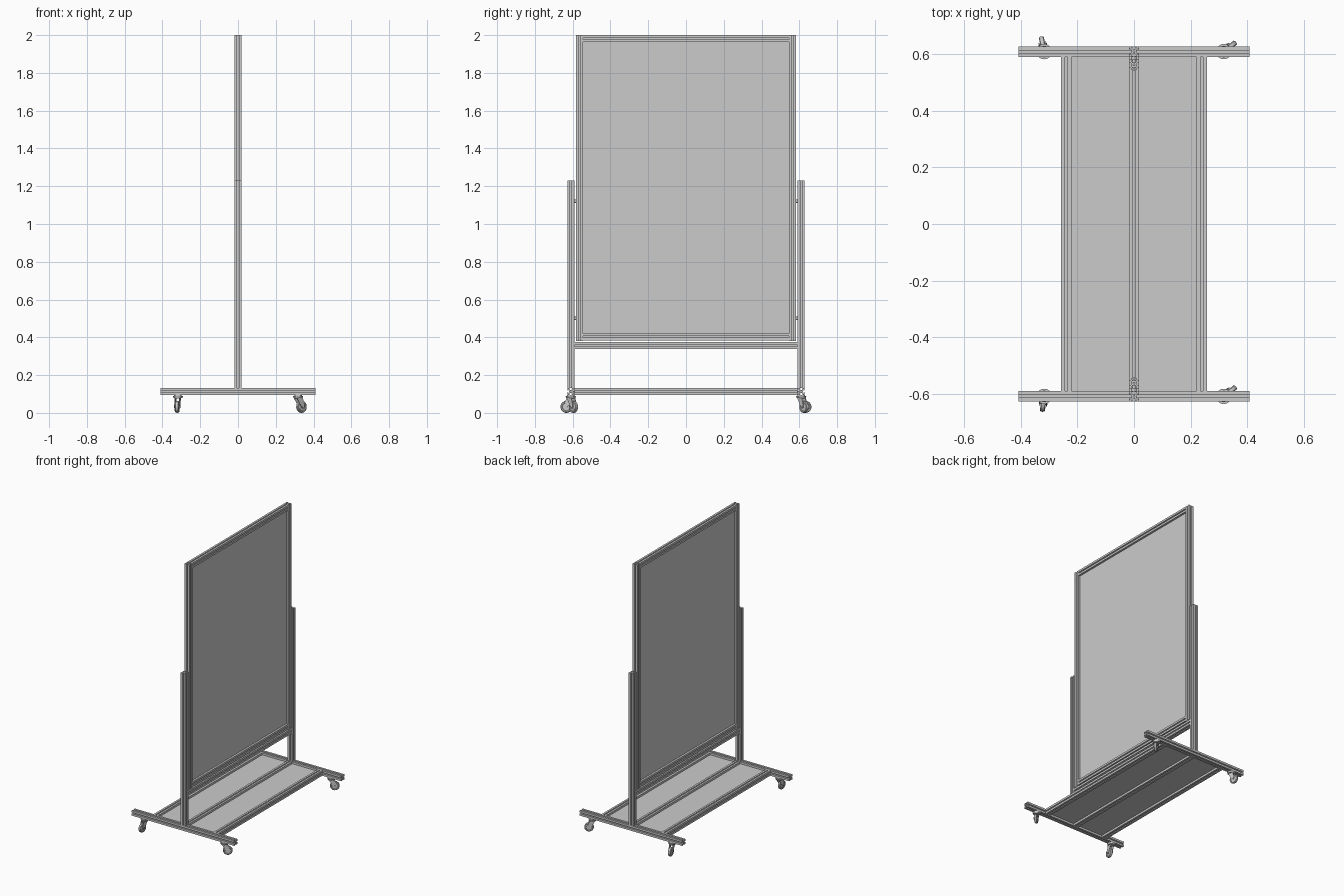
import bpy, bmesh, math
from mathutils import Matrix, Vector

if "Cube" in bpy.data.objects:
    bpy.data.objects.remove(bpy.data.objects["Cube"])

W = 0.037           # extrusion width
H = W / 2


def add_object(name, bm, smooth=False):
    bmesh.ops.recalc_face_normals(bm, faces=bm.faces[:])
    me = bpy.data.meshes.new(name)
    bm.to_mesh(me)
    bm.free()
    ob = bpy.data.objects.new(name, me)
    bpy.context.scene.collection.objects.link(ob)
    if smooth:
        bpy.ops.object.select_all(action='DESELECT')
        ob.select_set(True)
        bpy.context.view_layer.objects.active = ob
        bpy.ops.object.shade_smooth_by_angle(angle=math.radians(35))
    return ob


def slot_profile():
    # One quarter of the slotted outline, repeated around the centre
    half = [(H, -H), (H, -.004), (H - .003, -.004), (H - .003, -.009),
            (H - .005, -.009), (H - .010, -.004)]
    side = half + [(x, -y) for x, y in reversed(half[1:])]
    return [Matrix.Rotation(i * math.pi / 2, 3, 'Z') @ Vector((x, y, 0))
            for i in range(4) for x, y in side]


def rail(name, axis, centre, length):
    # Slotted square extrusion with a round centre bore
    bm = bmesh.new()
    bore = [Vector((.003 * math.cos(i * math.pi / 6), .003 * math.sin(i * math.pi / 6), 0))
            for i in range(12)]
    for loop in (slot_profile(), bore):
        vs = [bm.verts.new(p) for p in loop]
        for i, v in enumerate(vs):
            bm.edges.new((v, vs[(i + 1) % len(vs)]))
    bmesh.ops.triangle_fill(bm, edges=bm.edges[:], use_beauty=True, normal=(0, 0, 1))
    r = bmesh.ops.extrude_face_region(bm, geom=bm.faces[:], use_keep_orig=True)
    top = [g for g in r['geom'] if isinstance(g, bmesh.types.BMVert)]
    bmesh.ops.translate(bm, verts=top, vec=(0, 0, length))
    bmesh.ops.translate(bm, verts=bm.verts[:], vec=(0, 0, -length / 2))
    rot = {'X': Matrix.Rotation(math.pi / 2, 4, 'Y'),
           'Y': Matrix.Rotation(math.pi / 2, 4, 'X'),
           'Z': Matrix.Identity(4)}[axis]
    bm.transform(Matrix.Translation(centre) @ rot)
    return add_object(name, bm)


def box(bm, centre, size):
    bmesh.ops.create_cube(bm, size=1, matrix=Matrix.Translation(centre) @ Matrix.Diagonal((*size, 1)))


def cyl(bm, centre, radius, depth, axis='Z', seg=32, r2=None):
    rot = Matrix.Rotation(math.pi / 2, 4, 'X') if axis == 'Y' else Matrix.Identity(4)
    bmesh.ops.create_cone(bm, cap_ends=True, segments=seg, radius1=radius,
                          radius2=radius if r2 is None else r2, depth=depth,
                          matrix=Matrix.Translation(centre) @ rot)


def lathe_wheel(bm, u, z):
    # Tyre with rounded shoulders, turned about the local y axis
    prof = [(.007, -.007), (.020, -.007), (.022, -.009), (.028, -.009), (.031, -.006),
            (.032, 0), (.031, .006), (.028, .009), (.022, .009), (.020, .007), (.007, .007)]
    n = 32
    rings = [[bm.verts.new((u + r * math.cos(a), y, z + r * math.sin(a))) for r, y in prof]
             for a in (i * 2 * math.pi / n for i in range(n))]
    for i in range(n):
        p, q = rings[i], rings[(i + 1) % n]
        for j in range(len(prof)):
            k = (j + 1) % len(prof)
            bm.faces.new((p[j], p[k], q[k], q[j]))


def caster(name, x, y, dx, dy):
    place = Matrix.Translation((x, y, 0)) @ Matrix.Rotation(math.atan2(dy, dx), 4, 'Z')
    # Swivel head and fork
    bm = bmesh.new()
    cyl(bm, (0, 0, .0915), .020, .007)
    cyl(bm, (0, 0, .084), .024, .010, r2=.027)
    box(bm, (.002, 0, .0775), (.040, .027, .004))
    for y0 in (-.0135, .0105):
        pts = [(-.018, .079), (.022, .079), (.034, .036), (.030, .024), (.020, .023), (.012, .034)]
        f = bm.faces.new([bm.verts.new((u, y0, z)) for u, z in pts])
        r = bmesh.ops.extrude_face_region(bm, geom=[f], use_keep_orig=True)
        bmesh.ops.translate(bm, verts=[g for g in r['geom'] if isinstance(g, bmesh.types.BMVert)],
                            vec=(0, .003, 0))
    cyl(bm, (.023, 0, .032), .006, .031, 'Y', 16)
    bm.transform(place)
    add_object(name + "_fork", bm, True)
    # Wheel
    bm = bmesh.new()
    lathe_wheel(bm, .023, .032)
    bm.transform(place)
    add_object(name + "_wheel", bm, True)


FOOT_Y, FRAME_Y, BASE_Z = .61, .563, .1135

# Feet, uprights and board frame stiles
for s, n in ((-1, "front"), (1, "back")):
    rail(n + "_foot", 'X', (0, s * FOOT_Y, BASE_Z), .818)
    rail(n + "_upright", 'Z', (0, s * FOOT_Y, (.132 + 1.23) / 2), 1.23 - .132)
    rail(n + "_frame_stile", 'Z', (0, s * FRAME_Y, 1.19), 1.62)
    # Spacers joining the frame to the uprights
    bm = bmesh.new()
    for z in (.5, 1.12):
        cyl(bm, (0, s * (FOOT_Y + FRAME_Y) / 2, z), .009, .012, 'Y', 16)
    add_object(n + "_spacers", bm, True)

# Base rails
inner = 2 * (FOOT_Y - H)
for x, n in ((-.24, "left"), (0, "middle"), (.24, "right")):
    rail(n + "_base_rail", 'Y', (x, 0, BASE_Z), inner)

# Crossbar and frame rails
rail("crossbar", 'Y', (0, 0, .356), inner)
for z, n in ((.402, "bottom"), (2 - H, "top")):
    rail(n + "_frame_rail", 'Y', (0, 0, z), 2 * (FRAME_Y - H))

# Board seated in the frame slots
bm = bmesh.new()
box(bm, (0, 0, (.414 + 1.970) / 2), (.007, 2 * (FRAME_Y - H) + .012, 1.970 - .414))
add_object("board", bm)

# Shelf panels seated in the base rail slots
for s, n in ((-1, "left"), (1, "right")):
    bm = bmesh.new()
    box(bm, (s * .12, 0, BASE_Z), (.24 - W + .012, inner + .012, .007))
    add_object(n + "_shelf", bm)

# Casters, each swivelled its own way
caster("back_left_caster", -.318, FOOT_Y, -.2, 1)
caster("front_left_caster", -.318, -FOOT_Y, -.12, -1)
caster("back_right_caster", .318, FOOT_Y, .78, .62)
caster("front_right_caster", .318, -FOOT_Y, .78, .62)
